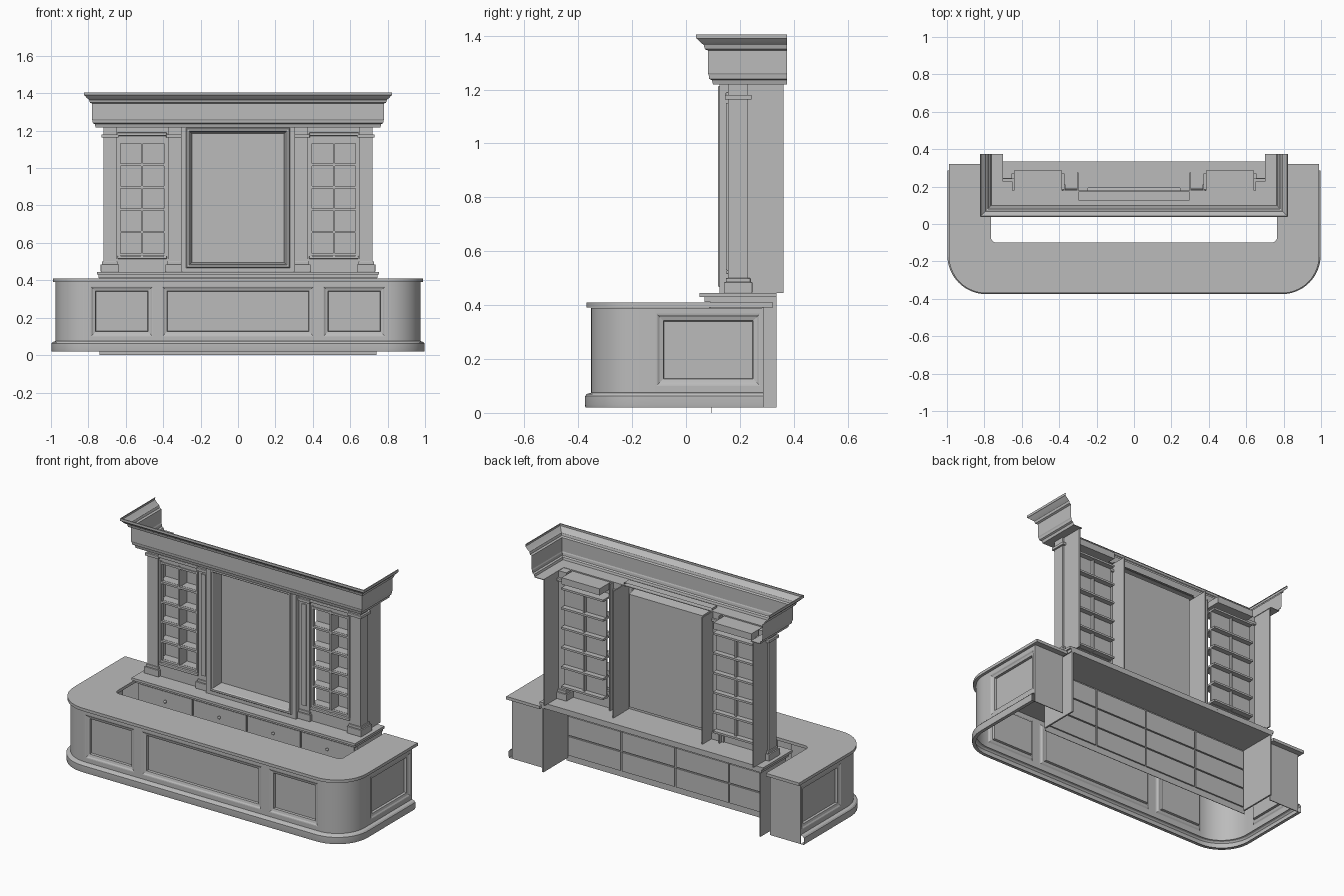
import bpy, bmesh, math
from mathutils import Matrix, Vector

cube = bpy.data.objects.get("Cube")
if cube:
    bpy.data.objects.remove(cube, do_unlink=True)

grey = bpy.data.materials.new("plain_grey")
grey.use_nodes = True
COLOUR = (0.5, 0.5, 0.5, 1)
grey.diffuse_color = COLOUR
grey.node_tree.nodes["Principled BSDF"].inputs["Base Color"].default_value = COLOUR


def finish(name, bm, mirror=False, smooth=False, bevel=0):
    mesh = bpy.data.meshes.new(name)
    bm.to_mesh(mesh)
    bm.free()
    mesh.materials.append(grey)
    ob = bpy.data.objects.new(name, mesh)
    bpy.context.scene.collection.objects.link(ob)
    if bevel:
        mod = ob.modifiers.new("edge", "BEVEL")
        mod.width, mod.segments = bevel, 2
    if mirror:
        ob.modifiers.new("mirror", "MIRROR").use_mirror_merge = False
    if smooth:
        bpy.ops.object.select_all(action="DESELECT")
        ob.select_set(True)
        bpy.context.view_layer.objects.active = ob
        bpy.ops.object.shade_smooth_by_angle(angle=math.radians(14))
    return ob


def add_box(bm, x, y, z):
    lo, hi = Vector((x[0], y[0], z[0])), Vector((x[1], y[1], z[1]))
    m = Matrix.Translation((lo + hi) / 2) @ Matrix.Diagonal((*(hi - lo), 1))
    bmesh.ops.create_cube(bm, size=1, matrix=m)


def box(name, x, y, z, mirror=False, bevel=0):
    bm = bmesh.new()
    add_box(bm, x, y, z)
    return finish(name, bm, mirror, bevel=bevel)


def u_path(half, front, back, r=0, n=0, side_cuts=(), front_cuts=()):
    """U outline seen from above, with optional extra points on its straight runs."""
    left = [Vector((-half, y)) for y in (back, *side_cuts)]
    corner = [Vector((-half, front))]
    if r:
        angles = [math.pi + math.pi / 2 * i / n for i in range(n + 1)]
        corner = [Vector((r - half + r * math.cos(a), front + r + r * math.sin(a))) for a in angles]
    run = left + corner + [Vector((-x, front)) for x in front_cuts]
    return run + [Vector((-p.x, p.y)) for p in reversed(run)]


def sweep(name, path, profile, hole=None):
    """Mitred moulding: profile holds (outward offset, height) pairs; hole(centre) skips faces."""
    dirs = [(b - a).normalized() for a, b in zip(path, path[1:])]
    norms = [Vector((d.y, -d.x)) for d in dirs]
    bm = bmesh.new()
    rows = []
    for i, p in enumerate(path):
        a, b = norms[max(i - 1, 0)], norms[min(i, len(norms) - 1)]
        m = (a + b) / (1 + a.dot(b))
        rows.append([bm.verts.new((p.x + m.x * o, p.y + m.y * o, z)) for o, z in profile])
    for r, s in zip(rows, rows[1:]):
        for j in range(len(profile) - 1):
            quad = (r[j], s[j], s[j + 1], r[j + 1])
            if not (hole and hole(sum((v.co for v in quad), Vector()) / 4)):
                bm.faces.new(quad)
    return finish(name, bm, smooth=True)


def framed(name, u, v, steps, place, mirror=False):
    """Nested rectangles: steps holds (inset, height) pairs, the last is capped."""
    bm = bmesh.new()
    last = None
    for k, h in steps:
        rect = ((u[0] + k, v[0] + k), (u[1] - k, v[0] + k),
                (u[1] - k, v[1] - k), (u[0] + k, v[1] - k))
        ring = [bm.verts.new(place(a, b, h)) for a, b in rect]
        if last:
            for i in range(4):
                j = (i + 1) % 4
                bm.faces.new((last[i], last[j], ring[j], ring[i]))
        last = ring
    bm.faces.new(last)
    return finish(name, bm, mirror)


# Curved counter shell with openings for the recessed panels
CENTRE, OUTER, SIDE, TALL = (-0.405, 0.405), (0.455, 0.788), (-0.11, 0.275), (0.1, 0.368)


def panel_opening(c):
    if not TALL[0] < c.z < TALL[1]:
        return False
    if c.y < -0.349:
        return abs(c.x) < CENTRE[1] or OUTER[0] < abs(c.x) < OUTER[1]
    return SIDE[0] < c.y < SIDE[1]


body = u_path(0.975, -0.352, 0.287, 0.185, 14, SIDE[::-1], (OUTER[1], OUTER[0], CENTRE[1]))
sweep("counter_body", body, [(0, 0.07), (0, TALL[0]), (0, TALL[1]), (0, 0.39)], panel_opening)
sweep("counter_plinth", body, [(0.0, 0.02), (0.021, 0.02), (0.023, 0.03), (0.023, 0.062),
                               (0.016, 0.07), (0, 0.075)])
recess = [(0, 0), (0.005, -0.001), (0.012, -0.006), (0.026, -0.01), (0.028, -0.024)]
front = lambda a, b, h: (a, -0.352 - h, b)
side = lambda a, b, h: (0.975 + h, a, b)
framed("front_centre_panel", CENTRE, TALL, recess, front)
framed("front_outer_panel", OUTER, TALL, recess, front, True)
framed("side_panel", SIDE, TALL, recess, side, True)

# Counter top and the ends of its wings
bm = bmesh.new()
outline = u_path(0.99, -0.37, 0.322, 0.2, 14) + u_path(0.765, -0.1, 0.322, 0.03, 5)[::-1]
face = bm.faces.new([bm.verts.new((p.x, p.y, 0.392)) for p in outline])
top = bmesh.ops.extrude_face_region(bm, geom=[face])
bmesh.ops.translate(bm, vec=(0, 0, 0.018),
                    verts=[g for g in top["geom"] if isinstance(g, bmesh.types.BMVert)])
bmesh.ops.recalc_face_normals(bm, faces=bm.faces)
finish("counter_top", bm, smooth=True)
box("counter_end", (0.768, 0.975), (0.282, 0.287), (0.02, 0.392), True)

# Back cabinet, open behind, with a grid of drawers
box("cabinet_top", (-0.755, 0.755), (0.05, 0.335), (0.43, 0.445))
box("cabinet_top_moulding", (-0.745, 0.745), (0.068, 0.335), (0.412, 0.43))
box("cabinet_side", (0.73, 0.74), (0.09, 0.335), (0.02, 0.412), True)
box("cabinet_face", (-0.74, 0.74), (0.094, 0.097), (0, 0.412))
drawers, knobs = bmesh.new(), bmesh.new()
COLS, ROWS = 4, 3
dw, dh = 1.46 / COLS, 0.37 / ROWS
for c in range(COLS):
    for r in range(ROWS):
        x, z = -0.73 + c * dw, 0.035 + r * dh
        add_box(drawers, (x + 0.005, x + dw - 0.005), (0.085, 0.106), (z + 0.004, z + dh - 0.004))
        bmesh.ops.create_uvsphere(knobs, u_segments=10, v_segments=6, radius=0.009,
                                  matrix=Matrix.Translation((x + dw / 2, 0.078, z + dh / 2)))
finish("drawers", drawers)
finish("drawer_knobs", knobs, smooth=True)

# Square corner columns, each with a wall panel running back
box("corner_column", (0.65, 0.72), (0.155, 0.228), (0.445, 1.22), True)
box("corner_side_panel", (0.702, 0.71), (0.228, 0.362), (0.445, 1.22), True)

# Inner pilasters beside the mirror, with fins behind
box("inner_pilaster", (0.305, 0.375), (0.155, 0.175), (0.445, 1.22), True)
box("inner_pilaster_strip", (0.325, 0.355), (0.148, 0.16), (0.53, 1.15), True)
box("inner_fin", (0.297, 0.304), (0.125, 0.275), (0.445, 1.22), True)
box("inner_fin_outer", (0.366, 0.374), (0.17, 0.21), (0.445, 1.22), True)

# Stepped pedestals and capitals
for part, x, y in (("corner", (0.65, 0.72), (0.155, 0.232)),
                   ("inner", (0.312, 0.373), (0.155, 0.175))):
    for tier, grow, z in (("pedestal", 0.014, (0.445, 0.485)),
                          ("pedestal_cap", 0.007, (0.485, 0.5)),
                          ("capital", 0.011, (1.163, 1.18))):
        box(part + "_" + tier, (x[0] - grow, x[1] + grow), (y[0] - grow, y[1] + grow), z, True, 0.002)

# Display bays: surround, glazing bars, back and shelves
box("bay_outer_stile", (0.637, 0.652), (0.165, 0.18), (0.445, 1.22), True)
box("bay_inner_stile", (0.37, 0.388), (0.165, 0.18), (0.445, 1.22), True)
box("bay_base", (0.37, 0.65), (0.16, 0.18), (0.445, 0.515), True)
box("bay_sill", (0.38, 0.645), (0.15, 0.18), (0.515, 0.53), True, 0.004)
box("bay_header", (0.37, 0.65), (0.165, 0.18), (1.14, 1.22), True)
box("bay_header_moulding", (0.38, 0.645), (0.147, 0.18), (1.172, 1.19), True, 0.004)
box("bay_top_box", (0.385, 0.642), (0.18, 0.285), (1.175, 1.215), True)
bars, shelves = bmesh.new(), bmesh.new()
for i in range(3):
    x = 0.391 + i * 0.1215
    add_box(bars, (x - 0.005, x + 0.005), (0.158, 0.178), (0.53, 1.15))
for i in range(6):
    z = 0.538 + i * 0.12
    add_box(bars, (0.388, 0.637), (0.16, 0.176), (z - 0.006, z + 0.006))
    add_box(shelves, (0.372, 0.655), (0.178, 0.27), (z - 0.006, z + 0.006))
add_box(shelves, (0.507, 0.518), (0.178, 0.255), (0.53, 1.14))
finish("glazing_bars", bars, True)
finish("bay_shelves", shelves, True)
box("bay_back", (0.37, 0.657), (0.232, 0.238), (0.53, 1.14), True)

# Splayed mirror standing forward of the pilasters
framed("mirror", (-0.297, 0.297), (0.446, 1.235),
       [(0, -0.05), (0, 0), (0.02, 0), (0.025, 0.007), (0.036, 0.007), (0.041, 0), (0.05, -0.07)],
       lambda a, b, h: (a, 0.125 - h, b))

# Cornice with returns, open above and behind
sweep("cornice", u_path(0.762, 0.1, 0.375),
      [(-0.01, 1.22), (0, 1.22), (0.004, 1.235), (0.014, 1.24), (0.016, 1.255),
       (0.019, 1.262), (0.019, 1.345), (0.03, 1.35), (0.034, 1.365),
       (0.046, 1.375), (0.058, 1.388), (0.062, 1.39), (0.062, 1.405), (0.056, 1.405)])
box("cornice_soffit", (-0.762, 0.762), (0.1, 0.18), (1.218, 1.222))
box("cornice_side_soffit", (0.7, 0.762), (0.18, 0.375), (1.218, 1.222), True)
